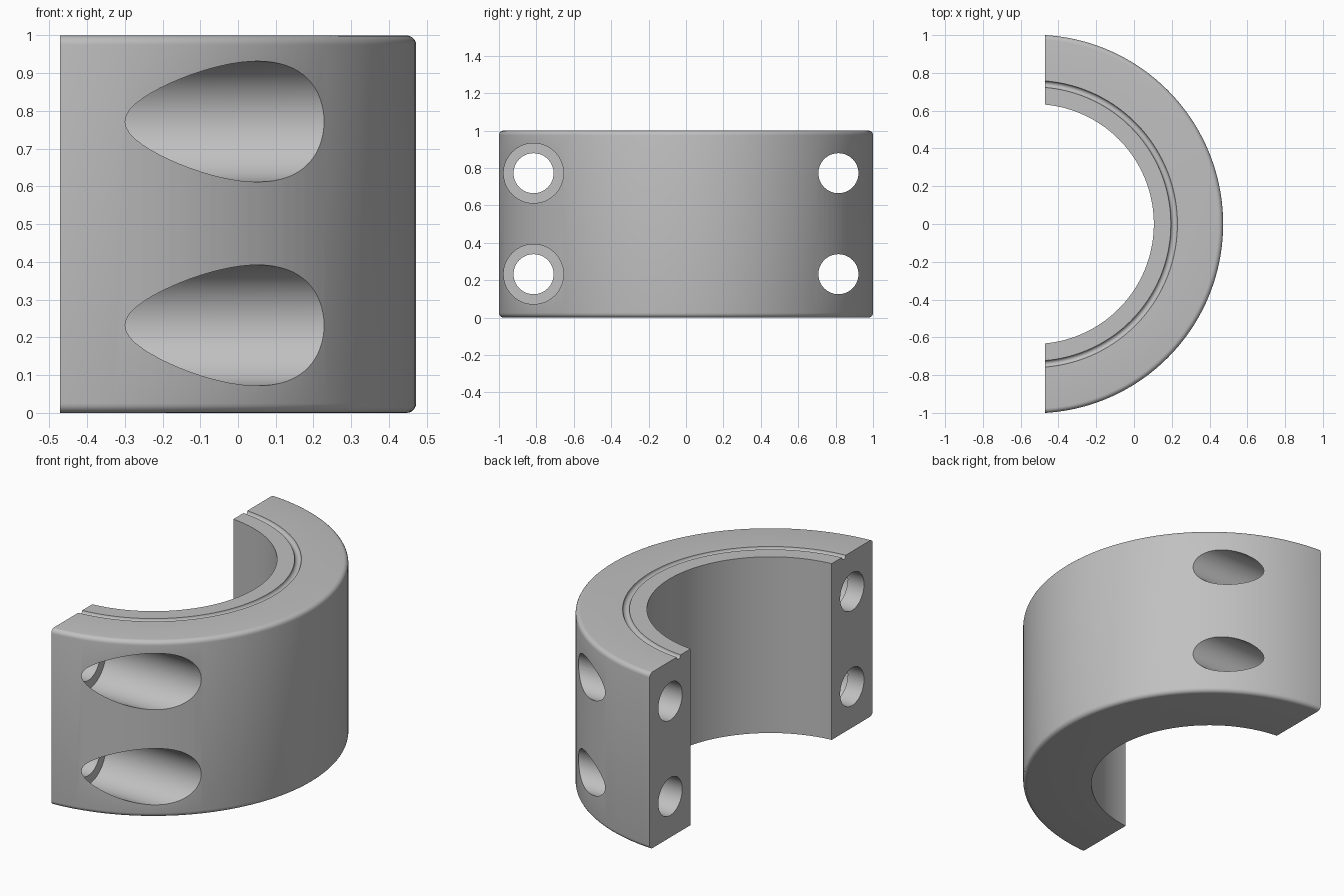
import bpy
import math
from mathutils import Matrix

if "Cube" in bpy.data.objects:
    bpy.data.objects.remove(bpy.data.objects["Cube"], do_unlink=True)

import bmesh

CENTER_X = -0.53      # axis of the ring
CUT_X = -0.472        # flat mating face
OUTER, INNER = 1.002, 0.635
FILLET = 0.025
SEGMENTS = 160


def arc(cx, cz, radius, start, end, steps):
    """Points of a circular arc, angles in degrees."""
    angles = [math.radians(start + (end - start) * i / steps) for i in range(steps + 1)]
    return [(cx + radius * math.cos(a), cz + radius * math.sin(a)) for a in angles]


def make_object(name, bm):
    bmesh.ops.recalc_face_normals(bm, faces=bm.faces)
    mesh = bpy.data.meshes.new(name)
    bm.to_mesh(mesh)
    bm.free()
    obj = bpy.data.objects.new(name, mesh)
    bpy.context.collection.objects.link(obj)
    return obj


def lathe(name, profile):
    """Revolve a closed radius/height profile around the ring axis."""
    bm = bmesh.new()
    rings = []
    for i in range(SEGMENTS):
        a = 2 * math.pi * i / SEGMENTS
        rings.append([bm.verts.new((CENTER_X + r * math.cos(a), r * math.sin(a), z))
                      for r, z in profile])
    for i, ring in enumerate(rings):
        following = rings[(i + 1) % SEGMENTS]
        for j in range(len(profile)):
            k = (j + 1) % len(profile)
            bm.faces.new((ring[j], ring[k], following[k], following[j]))
    return make_object(name, bm)


def bore(name, radius, y, z, x_start, x_end):
    """Cylinder cutter lying along x."""
    bm = bmesh.new()
    place = (Matrix.Translation(((x_start + x_end) / 2, y, z))
             @ Matrix.Rotation(math.pi / 2, 4, "Y"))
    bmesh.ops.create_cone(bm, cap_ends=True, segments=64, radius1=radius, radius2=radius,
                          depth=x_end - x_start, matrix=place)
    return make_object(name, bm)


# Ring section: rounded outer rims and a shallow round groove in the top
profile = [(INNER, 0)]
profile += arc(OUTER - FILLET, FILLET, FILLET, -90, 0, 5)
profile += arc(OUTER - FILLET, 1 - FILLET, FILLET, 0, 90, 5)
profile += arc(0.7425, 1, 0.0175, 0, -180, 8)
profile += [(INNER, 1)]
clamp = lathe("clamp_half", profile)

# Half-space cutter for the flat mating faces
bm = bmesh.new()
bmesh.ops.create_cube(bm, size=3, matrix=Matrix.Translation((CUT_X - 1.5, 0, 0.5)))
cutters = [make_object("mating_face_cutter", bm)]

# Bolt holes on both sides, counterbored on the front side
for level, z in (("lower", 0.232), ("upper", 0.772)):
    for side, y in (("front", -0.815), ("back", 0.815)):
        cutters.append(bore(f"{level}_{side}_bolt_hole", 0.107, y, z, -0.8, 0.8))
    cutters.append(bore(f"{level}_counterbore", 0.16, -0.815, z, -0.37, 0.8))

for cutter in cutters:
    mod = clamp.modifiers.new(cutter.name, "BOOLEAN")
    mod.operation = "DIFFERENCE"
    mod.solver = "EXACT"
    mod.object = cutter

# Bake the cuts and discard the cutters
bpy.context.view_layer.update()
graph = bpy.context.evaluated_depsgraph_get()
finished = bpy.data.meshes.new_from_object(clamp.evaluated_get(graph))
clamp.modifiers.clear()
clamp.data = finished
for cutter in cutters:
    bpy.data.objects.remove(cutter, do_unlink=True)

# Plain grey metal
grey = bpy.data.materials.new("light_grey")
grey.use_nodes = True
colour = (0.53, 0.53, 0.53, 1)
grey.diffuse_color = colour
grey.node_tree.nodes["Principled BSDF"].inputs["Base Color"].default_value = colour
clamp.data.materials.clear()
clamp.data.materials.append(grey)

# Smooth curved walls, crisp machined edges
bpy.ops.object.select_all(action="DESELECT")
clamp.select_set(True)
bpy.context.view_layer.objects.active = clamp
bpy.ops.object.shade_smooth_by_angle(angle=math.radians(30))
